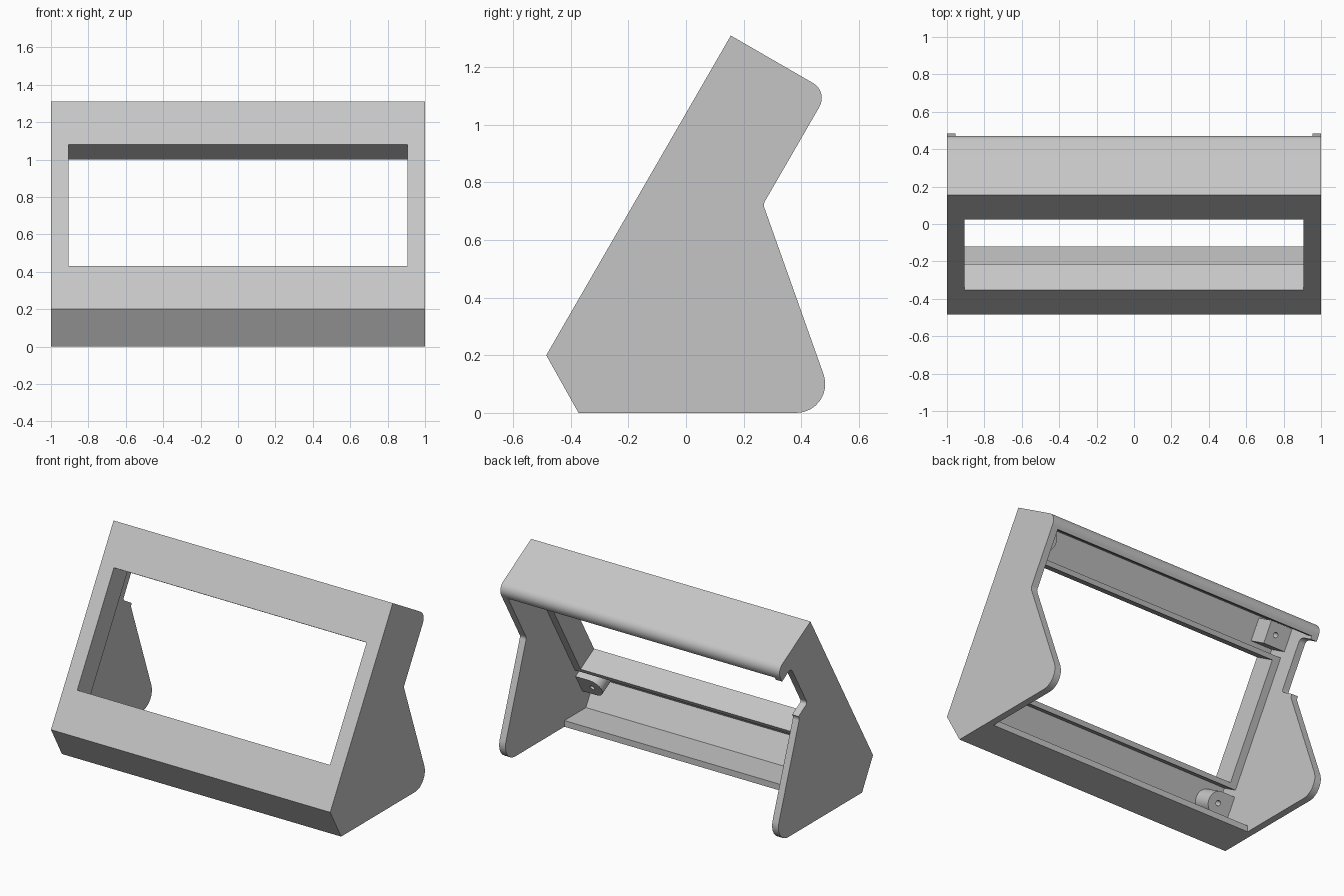
import bpy, bmesh, math
from mathutils import Matrix, Vector

if "Cube" in bpy.data.objects:
    bpy.data.objects.remove(bpy.data.objects["Cube"])

T = 0.045                      # wall thickness
C, S = math.sqrt(3) / 2, 0.5   # panel leans back 30 degrees
LEN = 1.281                    # panel height along the slope

grey = bpy.data.materials.new("light_grey")
grey.diffuse_color = (0.56, 0.56, 0.56, 1)
grey.use_nodes = True
grey.node_tree.nodes["Principled BSDF"].inputs["Base Color"].default_value = grey.diffuse_color


def L(s, d):
    """Point (y, z) at s up the sloped panel and d behind its face."""
    return (-0.485 + S * s + C * d, 0.2 + C * s - S * d)


def fillet(pts, radii, n=8):
    """Round the corners of a closed profile."""
    out = []
    for i, (p, r) in enumerate(zip(pts, radii)):
        if not r:
            out.append(tuple(p))
            continue
        p = Vector(p)
        a = (Vector(pts[i - 1]) - p).normalized()
        b = (Vector(pts[(i + 1) % len(pts)]) - p).normalized()
        half = a.angle(b) / 2
        c = p + (a + b).normalized() * (r / math.sin(half))
        u = p + a * (r / math.tan(half)) - c
        v = p + b * (r / math.tan(half)) - c
        ang = u.angle(v)
        for k in range(n + 1):
            t = k / n
            q = c + (u * math.sin((1 - t) * ang) + v * math.sin(t * ang)) / math.sin(ang)
            out.append((q.x, q.y))
    return out


def finish(name, bm):
    bmesh.ops.recalc_face_normals(bm, faces=bm.faces)
    me = bpy.data.meshes.new(name)
    bm.to_mesh(me)
    bm.free()
    me.materials.append(grey)
    ob = bpy.data.objects.new(name, me)
    bpy.context.collection.objects.link(ob)
    return ob


def extrude(name, profile, x0, x1):
    bm = bmesh.new()
    f = bm.faces.new([bm.verts.new((x0, y, z)) for y, z in profile])
    g = bmesh.ops.extrude_face_region(bm, geom=[f])["geom"]
    bmesh.ops.translate(bm, vec=(x1 - x0, 0, 0),
                        verts=[v for v in g if isinstance(v, bmesh.types.BMVert)])
    return finish(name, bm)


def peg(name, x, s, d0, d1, r, n):
    """Cylinder standing square to the back of the panel."""
    bm = bmesh.new()
    y, z = L(s, (d0 + d1) / 2)
    rot = Vector((0, C, -S)).to_track_quat('Z', 'Y').to_matrix().to_4x4()
    bmesh.ops.create_cone(bm, cap_ends=True, segments=n, radius1=r, radius2=r,
                          depth=d1 - d0, matrix=Matrix.Translation((x, y, z)) @ rot)
    return finish(name, bm)


def boolean(ob, other, op):
    m = ob.modifiers.new(op, 'BOOLEAN')
    m.operation, m.solver, m.object = op, 'EXACT', other
    bpy.context.view_layer.objects.active = ob
    bpy.ops.object.modifier_apply(modifier=m.name)
    bpy.data.objects.remove(other)


def slab(s0, s1, d0, d1):
    return [L(s0, d0), L(s1, d0), L(s1, d1), L(s0, d1)]


# side walls
side = fillet([L(0, 0), (-0.373, 0), (0.525, 0), L(0.83, 0.39), L(LEN, 0.39), L(LEN, 0)],
              [0, 0, 0.1, 0.03, 0.06, 0])
walls = [extrude("side_wall", side, a, b) for a, b in ((1 - T, 1), (-1, T - 1))]

# cable notch in one side wall
notch = fillet(slab(0.85, 1.185, 0.285, 0.5), [0.02, 0.03, 0, 0])
boolean(walls[1], extrude("notch_cutter", notch, -1.1, -0.9), 'DIFFERENCE')

# lower rail: panel strip with window rim, bevelled nose and floor
lower = [L(0.266, 0), L(0, 0), (-0.373, 0), (-0.12, 0), (-0.12, 0.04), (-0.34, 0.04),
         (-0.433, 0.2), L(0.236, T), L(0.236, 0.16), L(0.266, 0.16)]
# upper rail: panel strip with window rim, roof and rounded lip
upper = fillet([L(1.016, 0), L(1.016, 0.16), L(1.046, 0.16), L(1.046, T), L(1.236, T),
                L(1.236, 0.345), L(1.205, 0.345), L(1.205, 0.39), L(LEN, 0.39), L(LEN, 0)],
               [0, 0, 0, 0, 0, 0.015, 0, 0, 0.06, 0])
parts = [extrude("lower_rail", lower, T - 1, 1 - T),
         extrude("upper_rail", upper, T - 1, 1 - T)]

# window stiles and screw bosses in the corners
for sx in (-1, 1):
    parts.append(extrude("window_stile", slab(0.266, 1.016, 0, 0.16), sx * 0.905, sx * (1 - T)))
    for s in (0.126, LEN - 0.126):
        parts.append(extrude("boss_block", slab(s - 0.07, s + 0.07, 0.02, 0.176),
                             sx * 0.86, sx * 0.97))
        if sx < 0 and s > 1:
            parts.append(extrude("square_boss", slab(s - 0.07, s + 0.07, 0.02, 0.176),
                                 sx * 0.80, sx * 0.86))
        else:
            parts.append(peg("round_boss", sx * 0.86, s, 0.02, 0.176, 0.07, 48))

# join everything into one shell, then drill the screw holes
body = walls[0]
body.name = "display_stand"
for p in [walls[1]] + parts:
    boolean(body, p, 'UNION')
for sx in (-1, 1):
    for s in (0.126, LEN - 0.126):
        boolean(body, peg("hole_cutter", sx * 0.86, s, 0.07, 0.3, 0.016, 24), 'DIFFERENCE')

# merge flat neighbouring faces
bm = bmesh.new()
bm.from_mesh(body.data)
bmesh.ops.remove_doubles(bm, verts=bm.verts, dist=1e-5)
bmesh.ops.dissolve_limit(bm, angle_limit=math.radians(0.5), verts=bm.verts, edges=bm.edges)
bm.to_mesh(body.data)
bm.free()

bpy.ops.object.select_all(action='DESELECT')
body.select_set(True)
bpy.context.view_layer.objects.active = body
bpy.ops.object.shade_smooth_by_angle(angle=math.radians(30))
